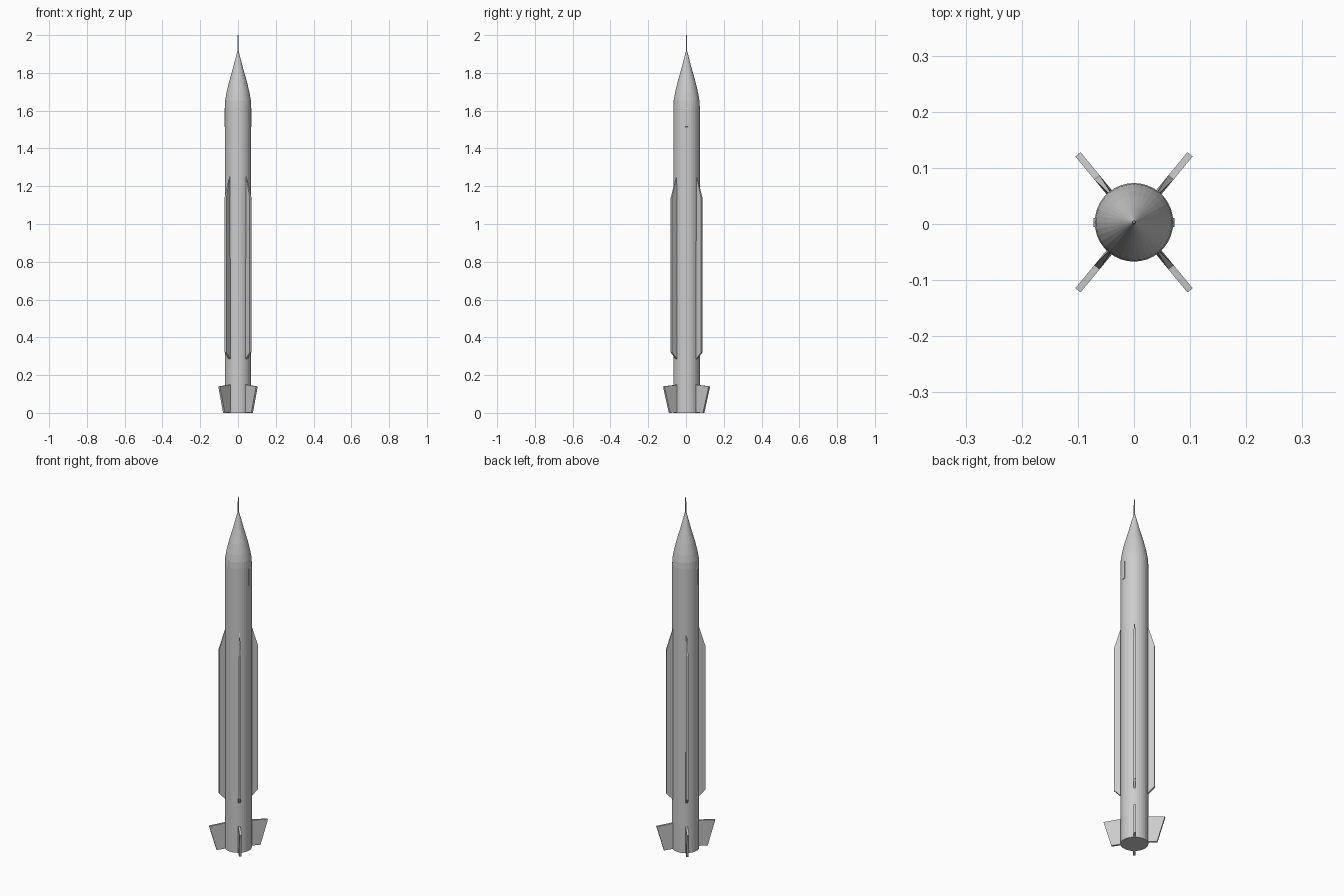
import bpy, bmesh, math
from mathutils import Matrix, Vector

if "Cube" in bpy.data.objects:
    bpy.data.objects.remove(bpy.data.objects["Cube"])

CY = 0.003          # body axis sits slightly off the fin centre
FIN_ANGLE = 50.5    # fin plane measured from the x axis


def finish(bm, name):
    bmesh.ops.recalc_face_normals(bm, faces=bm.faces)
    mesh = bpy.data.meshes.new(name)
    bm.to_mesh(mesh)
    bm.free()
    obj = bpy.data.objects.new(name, mesh)
    bpy.context.collection.objects.link(obj)
    return obj


def lathe(name, profile, sides):
    """Closed turned solid from (radius, z) points."""
    bm = bmesh.new()
    rings = []
    for r, z in profile:
        rings.append([bm.verts.new((r * math.cos(2 * math.pi * i / sides),
                                    r * math.sin(2 * math.pi * i / sides) + CY, z))
                      for i in range(sides)])
    for a, b in zip(rings, rings[1:]):
        for i in range(sides):
            j = (i + 1) % sides
            bm.faces.new((a[i], a[j], b[j], b[i]))
    bm.faces.new(rings[0])
    bm.faces.new(rings[-1])
    return finish(bm, name)


def plate(name, outline, degrees):
    """Radial plate from (radius, z, thickness) points, turned about z."""
    bm = bmesh.new()
    rot = Matrix.Rotation(math.radians(degrees), 4, 'Z')
    sides = []
    for s in (-0.5, 0.5):
        sides.append([bm.verts.new(rot @ Vector((r, s * t, z)) + Vector((0, CY, 0)))
                      for r, z, t in outline])
    a, b = sides
    bm.faces.new(a)
    bm.faces.new(b)
    n = len(outline)
    for i in range(n):
        j = (i + 1) % n
        bm.faces.new((a[i], a[j], b[j], b[i]))
    return finish(bm, name)


# Body tube with pointed ogive nose
lathe("body", [(0.07, 0), (0.07, 0.27), (0.07, 1.27), (0.07, 1.62), (0.068, 1.655),
               (0.061, 1.695), (0.048, 1.75), (0.028, 1.82), (0.0035, 1.915)], 36)

# Nose probe
lathe("nose_probe", [(0.0035, 1.90), (0.0035, 1.96), (0.002, 2.0)], 10)

# Long mid-body strakes and swept tail fins, four of each
strake = [(0.06, 0.28, 0.012), (0.07, 0.285, 0.012), (0.104, 0.32, 0.012),
          (0.104, 1.14, 0.012), (0.07, 1.255, 0.004), (0.06, 1.255, 0.004)]
tail = [(0.06, 0.004, 0.012), (0.117, 0.0, 0.012),
        (0.157, 0.14, 0.012), (0.06, 0.15, 0.012)]
for i, ang in enumerate((FIN_ANGLE, 180 - FIN_ANGLE, 180 + FIN_ANGLE, -FIN_ANGLE)):
    plate(f"strake_{i + 1}", strake, ang)
    plate(f"tail_fin_{i + 1}", tail, ang)

# Thin surface panels on both flanks
panel = [(0.066, 1.51, 0.016), (0.072, 1.515, 0.016),
         (0.072, 1.61, 0.016), (0.066, 1.62, 0.016)]
for side, ang in (("right", 0), ("left", 180)):
    plate(f"side_panel_{side}", panel, ang)
